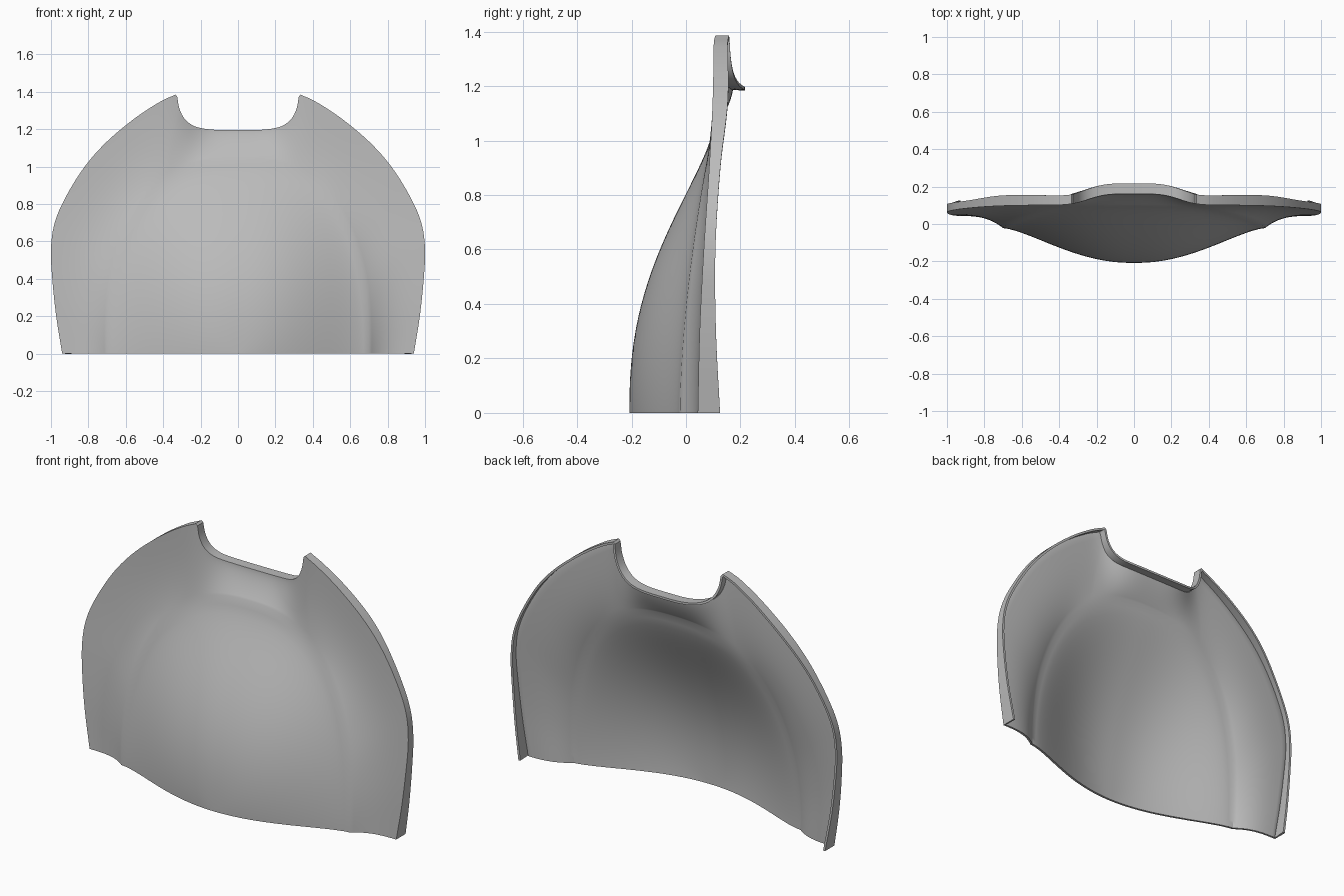
import bpy, bmesh, math
from mathutils import Vector

old = bpy.data.objects.get("Cube")
if old:
    bpy.data.objects.remove(old)

# Half outline on the model's left: side edge, then neck cut-out (x, z)
SIDE = [(.94, 0), (.972, .2), (.993, .4), (1, .56), (.98, .7), (.92, .84),
        (.82, 1), (.7, 1.135), (.55, 1.26), (.42, 1.345), (.335, 1.385)]
NECK = [(.325, 1.375), (.313, 1.31), (.285, 1.255), (.24, 1.22), (.18, 1.203),
        (.1, 1.196), (0, 1.195)]
# Front and back depth of the rim against height (z, front y, back y)
RIM = [(0, .043, .125), (.3, .05, .11), (.6, .065, .108), (.9, .085, .126),
       (1.15, .098, .154), (1.385, .102, .152)]
NECK_ANGLE = math.radians(68)


def smooth_path(pts, n=6):
    """Catmull-Rom samples through the points."""
    p = [Vector(q) for q in pts]
    p = [2 * p[0] - p[1]] + p + [2 * p[-1] - p[-2]]
    out = []
    for a, b, c, d in zip(p, p[1:], p[2:], p[3:]):
        for i in range(n):
            t = i / n
            out.append(b + (c - a) * (t / 2) + (2 * a - 5 * b + 4 * c - d) * (t * t / 2)
                       + (3 * b - a - 3 * c + d) * (t ** 3 / 2))
    return out + [p[-2]]


rim_curve = smooth_path(RIM)


def rim_depth(z):
    for a, b in zip(rim_curve, rim_curve[1:]):
        if z <= b.x:
            q = a.lerp(b, max(0, (z - a.x) / (b.x - a.x)))
            return q.y, q.z
    return rim_curve[-1].y, rim_curve[-1].z


def dome_edge(a):
    """Edge of the bulge at a polar angle."""
    c, s = max(math.cos(a), 0), math.sin(a)
    r = ((c / .7) ** 2.45 + (s / 1.05) ** 2.45) ** (-1 / 2.45)
    x, z = r * c, r * s
    return Vector((x, -.022 + .122 * (z / 1.05) ** 1.7, z))


def neck_lift(x):
    """Backward sweep of the sheet toward the neck."""
    return .062 * math.exp(-(x / .27) ** 4)


def column(outer, angle):
    """One strip of points from the bulge centre to the back of the rim."""
    edge = dome_edge(angle)
    front, back = rim_depth(outer.y)
    power = 2 + .4 * math.sin(angle)
    pts = []
    for i in range(25):
        s = i / 24
        f = (1 - s ** power) ** 1.5
        pts.append(Vector((edge.x * s, edge.y + (-.208 - edge.y) * f, edge.z * s)))
    for i in range(1, 17):
        v = i / 16
        x = edge.x + (outer.x - edge.x) * v
        step = (front - edge.y) * (1 - (1 - v) ** 3)
        sweep = neck_lift(x) * (1 - (1 - v) ** 1.5)
        pts.append(Vector((x, edge.y + step + sweep,
                           edge.z + (outer.y - edge.z) * v)))
    pts.append(Vector((outer.x, back + neck_lift(outer.x), outer.y)))
    return pts


# Columns for one half
side = smooth_path(SIDE)
corner_angle = math.atan2(side[-1].y, side[-1].x)
half = [column(p, math.atan2(p.y, p.x) / corner_angle * NECK_ANGLE) for p in side]
neck = smooth_path(NECK)
for i, p in enumerate(neck):
    t = (i + 1) / len(neck)
    half.append(column(p, NECK_ANGLE + (math.pi / 2 - NECK_ANGLE) * t))

# Mirror to the full width and skin the grid
columns = half + [[Vector((-p.x, p.y, p.z)) for p in col] for col in half[-2::-1]]
bm = bmesh.new()
grid = [[bm.verts.new(p) for p in col] for col in columns]
for a, b in zip(grid, grid[1:]):
    for i in range(len(a) - 1):
        bm.faces.new((a[i], a[i + 1], b[i + 1], b[i]))
bmesh.ops.remove_doubles(bm, verts=bm.verts, dist=1e-5)
bmesh.ops.recalc_face_normals(bm, faces=bm.faces)
foremost = min(bm.faces, key=lambda f: f.calc_center_median().y)
if foremost.normal.y > 0:
    bmesh.ops.reverse_faces(bm, faces=bm.faces)
mesh = bpy.data.meshes.new("domed_shield")
bm.to_mesh(mesh)
bm.free()
shield = bpy.data.objects.new("domed_shield", mesh)
bpy.context.collection.objects.link(shield)
bpy.context.view_layer.objects.active = shield
shield.select_set(True)

# Single grey material
grey = bpy.data.materials.new("plain_grey")
grey.use_nodes = True
colour = (.5, .5, .5, 1)
grey.diffuse_color = colour
grey.node_tree.nodes["Principled BSDF"].inputs["Base Color"].default_value = colour
mesh.materials.append(grey)

# Thin wall grown to the inside, applied so its edges stay crisp
wall = shield.modifiers.new("wall", "SOLIDIFY")
wall.thickness = .012
wall.offset = -1
bpy.ops.object.modifier_apply(modifier=wall.name)
bpy.ops.object.shade_smooth_by_angle(angle=math.radians(30))
